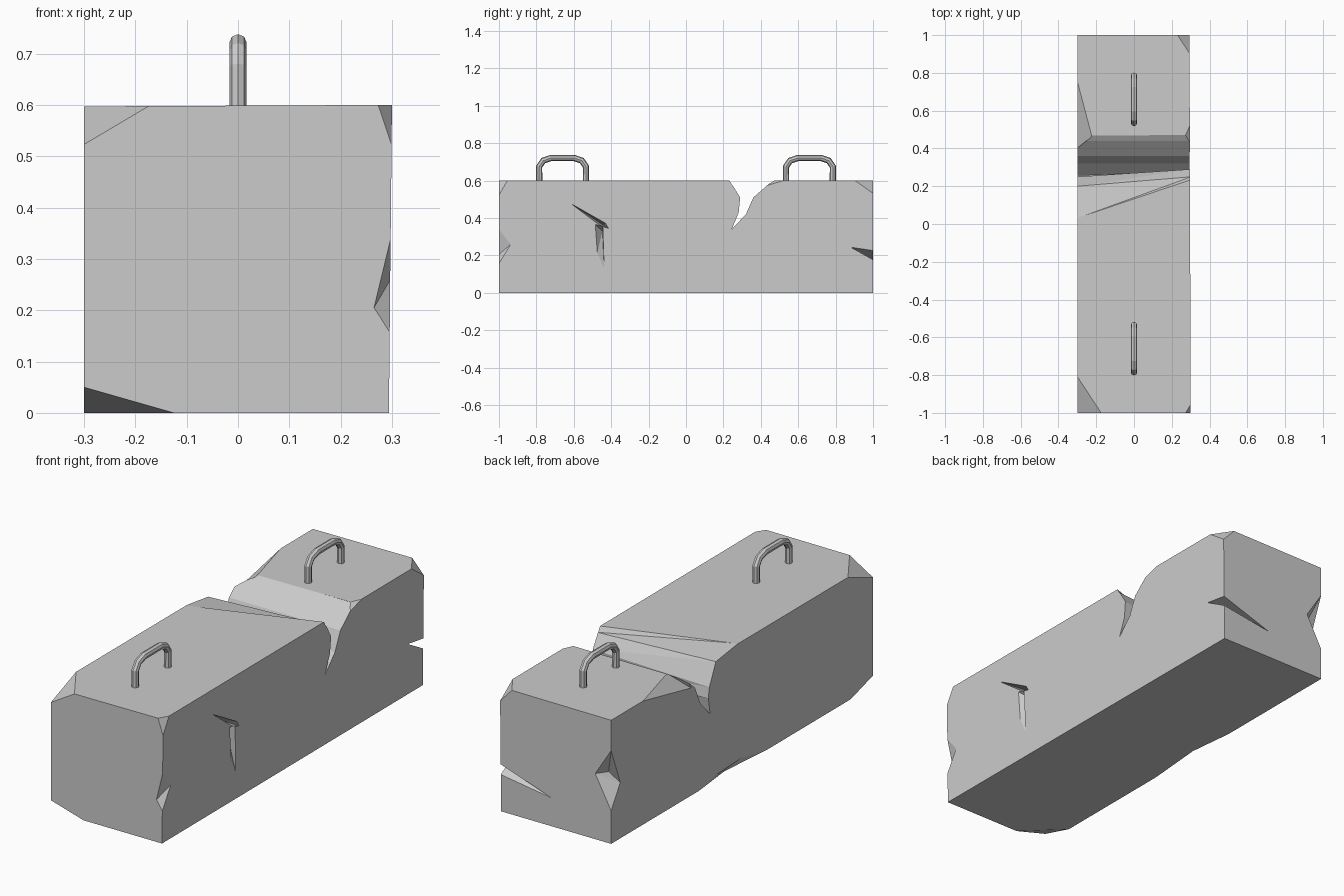
import bpy, bmesh
from mathutils import Vector

if "Cube" in bpy.data.objects:
    bpy.data.objects.remove(bpy.data.objects["Cube"])

def add_object(name, bm):
    bmesh.ops.recalc_face_normals(bm, faces=bm.faces[:])
    me = bpy.data.meshes.new(name)
    bm.to_mesh(me)
    bm.free()
    ob = bpy.data.objects.new(name, me)
    bpy.context.collection.objects.link(ob)
    return ob

# Block body, top very slightly tilted
bm = bmesh.new()
bmesh.ops.create_cube(bm, size=1)
for v in bm.verts:
    v.co = Vector((v.co.x * 0.6, v.co.y * 2, v.co.z * 0.6 + 0.3))
    if v.co.z > 0.3 and v.co.x < 0:
        v.co.z = 0.597

def slice_plane(a, b, c):
    """Cut along a plane, keeping the side with the block's centre."""
    a, b, c = Vector(a), Vector(b), Vector(c)
    n = (b - a).cross(c - a).normalized()
    if n.dot(Vector((0, 0, 0.3)) - a) > 0:
        n = -n
    bmesh.ops.bisect_plane(bm, geom=bm.verts[:] + bm.edges[:] + bm.faces[:], dist=1e-6,
                           plane_co=a, plane_no=n, clear_outer=True)
    rim = [e for e in bm.edges if e.is_boundary]
    if rim:
        bmesh.ops.holes_fill(bm, edges=rim, sides=0)

# Slightly skewed right side, then the broken corners
slice_plane((0.294, 1, 0.6), (0.294, -1, 0), (0.3, -1, 0.6))
slice_plane((-0.17, -1, 0.6), (-0.3, -1, 0.523), (-0.3, -0.8, 0.6))
slice_plane((-0.125, -1, 0), (-0.3, -1, 0.05), (-0.3, -0.83, 0))
slice_plane((0.273, -1, 0.6), (0.3, -1, 0.52), (0.3, -0.955, 0.6))
slice_plane((0.23, 1, 0.6), (0.3, 0.895, 0.6), (0.3, 1, 0.525))
block = add_object("concrete_block", bm)

def carve(cutter):
    cutter.hide_render = True
    m = block.modifiers.new("cut", 'BOOLEAN')
    m.operation, m.solver, m.object = 'DIFFERENCE', 'EXACT', cutter
    bpy.context.view_layer.update()
    dg = bpy.context.evaluated_depsgraph_get()
    me = bpy.data.meshes.new_from_object(block.evaluated_get(dg))
    block.modifiers.clear()
    block.data = me
    bpy.data.objects.remove(cutter)

def hull(pts):
    b = bmesh.new()
    for p in pts:
        b.verts.new(p)
    bmesh.ops.convex_hull(b, input=b.verts[:])
    return add_object("chip_cutter", b)

# Large break across the top: two end profiles (y, z) joined along x
back = [(0.245, 0.34), (0.32, 0.42), (0.36, 0.51), (0.44, 0.58), (0.47, 0.599), (0.47, 0.7)]
left = [(0.03, 0.7), (0.03, 0.598), (0.2, 0.575), (0.25, 0.47), (0.258, 0.42)] + back
right = [(0.235, 0.7), (0.235, 0.6), (0.25, 0.575), (0.29, 0.51), (0.282, 0.43)] + back
b = bmesh.new()
lv = [b.verts.new((-0.303, y, z)) for y, z in left]
rv = [b.verts.new((0.303, y, z)) for y, z in right]
b.faces.new(lv)
b.faces.new(rv[::-1])
for i in range(len(lv)):
    j = (i + 1) % len(lv)
    b.faces.new((lv[i], rv[i], rv[j]))
    b.faces.new((lv[i], rv[j], lv[j]))
carve(add_object("break_cutter", b))

# Smaller chips and cracks; the last point of each lies outside the block
for pts in (
    # beside the break, left and right
    [(-0.3, 0.77, 0.6), (-0.22, 0.465, 0.6), (-0.3, 0.39, 0.52), (-0.4, 0.45, 0.75)],
    [(0.3, 0.53, 0.6), (0.27, 0.465, 0.6), (0.3, 0.43, 0.57), (0.4, 0.45, 0.75)],
    # front right edge
    [(0.3, -1, 0.35), (0.3, -1, 0.15), (0.265, -1, 0.205), (0.3, -0.93, 0.265),
     (0.33, -1.03, 0.25)],
    # back right edge
    [(0.296, 1, 0.228), (0.296, 1, 0.178), (0.02, 1, 0.137), (0.294, 0.88, 0.245),
     (0.32, 1.02, 0.205)],
    # back left edge
    [(-0.3, 1, 0.45), (-0.3, 1, 0.16), (-0.215, 1, 0.317), (-0.3, 0.93, 0.27),
     (-0.255, 0.955, 0.32), (-0.33, 1.03, 0.3)],
    # bottom left edge
    [(-0.3, 0.33, 0), (-0.3, -0.2, 0), (-0.3, 0.01, 0.035), (-0.3, 0.2, 0.027),
     (-0.275, 0.1, 0), (-0.35, 0.07, -0.05)],
    # cracks on the right side
    [(0.296, -0.62, 0.48), (0.296, -0.415, 0.345), (0.296, -0.43, 0.372),
     (0.296, -0.46, 0.36), (0.235, -0.44, 0.36), (0.36, -0.46, 0.385)],
    [(0.296, -0.485, 0.365), (0.296, -0.445, 0.36), (0.296, -0.437, 0.12),
     (0.296, -0.475, 0.21), (0.25, -0.447, 0.33), (0.36, -0.46, 0.3)],
):
    carve(hull(pts))
for p in block.data.polygons:
    p.use_smooth = False

# Lifting handles: octagonal bars bent into loops
half = [(0.125, 0.57), (0.125, 0.675), (0.103, 0.707), (0.062, 0.721)]
path = half + [(-y, z) for y, z in reversed(half)]
for name, cy in (("front_handle", -0.66), ("back_handle", 0.66)):
    cu = bpy.data.curves.new(name, 'CURVE')
    cu.dimensions = '3D'
    cu.bevel_depth, cu.bevel_resolution, cu.use_fill_caps = 0.017, 2, True
    sp = cu.splines.new('POLY')
    sp.points.add(len(path) - 1)
    for p, (y, z) in zip(sp.points, path):
        p.co = (0, cy + y, z, 1)
    sp.use_smooth = False
    tmp = bpy.data.objects.new(name + "_path", cu)
    bpy.context.collection.objects.link(tmp)
    bpy.context.view_layer.update()
    dg = bpy.context.evaluated_depsgraph_get()
    me = bpy.data.meshes.new_from_object(tmp.evaluated_get(dg))
    bpy.data.objects.remove(tmp)
    ob = bpy.data.objects.new(name, me)
    bpy.context.collection.objects.link(ob)
